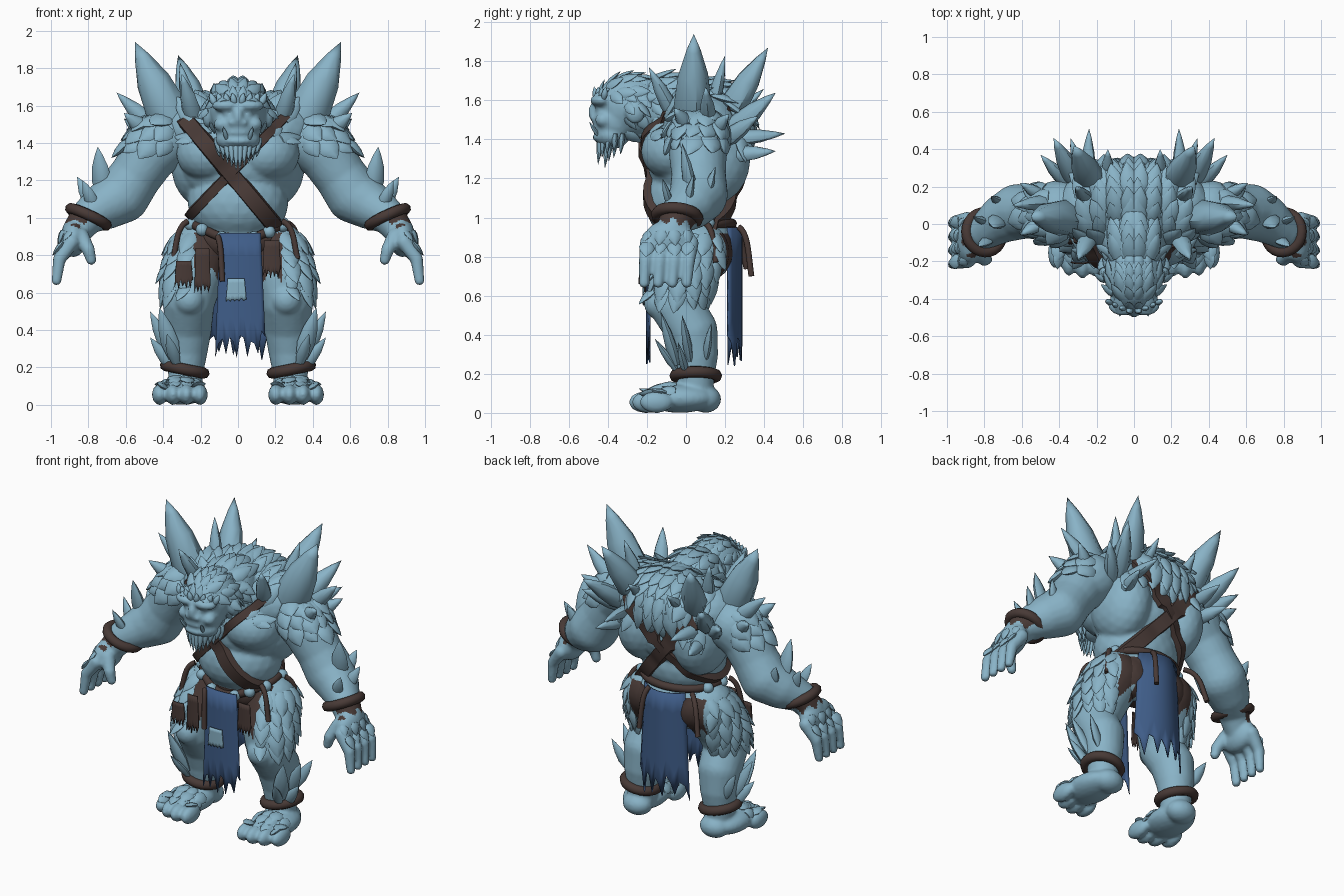
import bpy, bmesh, math, random
from mathutils import Vector as V, Matrix
from mathutils.bvhtree import BVHTree

random.seed(4)
if "Cube" in bpy.data.objects:
    bpy.data.objects.remove(bpy.data.objects["Cube"])

def material(name, rgb):
    m = bpy.data.materials.new(name)
    m.use_nodes = True
    m.diffuse_color = (*rgb, 1)
    m.node_tree.nodes["Principled BSDF"].inputs["Base Color"].default_value = (*rgb, 1)
    return m

ICE = material("ice blue hide", (0.25, 0.45, 0.57))
LEATHER = material("brown leather", (0.065, 0.042, 0.037))
CLOTH = material("dark blue cloth", (0.05, 0.11, 0.25))

def finish(name, bm, mat=ICE, mirror=True):
    bmesh.ops.recalc_face_normals(bm, faces=bm.faces)
    me = bpy.data.meshes.new(name)
    bm.to_mesh(me)
    me.shade_smooth()
    me.set_sharp_from_angle(angle=math.radians(50))
    me.materials.append(mat)
    ob = bpy.data.objects.new(name, me)
    bpy.context.collection.objects.link(ob)
    if mirror:
        ob.modifiers.new("Mirror", "MIRROR").use_mirror_merge = False
    return ob

def lump(bm, x, y, z, rx, ry=None, rz=None):
    size = Matrix.Diagonal((rx, ry or rx, rz or rx, 1))
    bmesh.ops.create_icosphere(bm, subdivisions=3, radius=1, matrix=Matrix.Translation((x, y, z)) @ size)

def fuse(name, lumps, *chains):
    """Weld mirrored lumps and tapering chains into one skin; return object and search tree."""
    bm = bmesh.new()
    for pts in chains:
        for a, b in zip(pts, pts[1:]):
            lumps = lumps + [[p + (q - p) * i / 6 for p, q in zip(a, b)] for i in range(7)]
    for l in lumps:
        lump(bm, *l)
    ob = finish(name, bm)
    r = ob.modifiers.new("Remesh", "REMESH")
    r.mode, r.voxel_size = "VOXEL", 0.011
    s = ob.modifiers.new("Smooth", "SMOOTH")
    s.factor, s.iterations = 0.5, 3
    ob.data = me = bpy.data.meshes.new_from_object(ob.evaluated_get(bpy.context.evaluated_depsgraph_get()))
    ob.modifiers.clear()
    me.materials.clear()
    for m in (ICE, LEATHER):
        me.materials.append(m)
    me.shade_smooth()
    return ob, BVHTree.FromPolygons([v.co for v in me.vertices], [p.vertices for p in me.polygons])

def spike(bm, base, tip, w, flat=0.85, up=(0.3, -1, 0.2)):
    base, axis = V(base), V(tip) - V(base)
    side = axis.cross(V(up)).normalized()
    thin = side.cross(axis).normalized() * flat
    around = [side * math.cos(i * math.pi / 4) + thin * math.sin(i * math.pi / 4) for i in range(8)]
    rings = [[bm.verts.new(base + axis * t + d * w * k) for d in around] for t, k in ((0, .65), (.3, 1), (.6, .8), (.84, .38))]
    end = bm.verts.new(tip)
    bm.faces.new(rings[0])
    for i in range(8):
        for a, b in zip(rings, rings[1:]):
            bm.faces.new((a[i - 1], a[i], b[i], b[i - 1]))
        bm.faces.new((rings[-1][i - 1], rings[-1][i], end))

def scale(bm, trees, origin, ray, flow, length, w, lift=0.3):
    """Lay one pointed scale where a ray meets the skin."""
    hits = [h for h in (t.ray_cast(V(origin), V(ray)) for t in trees) if h[0]]
    if hits:
        p, n, _, _ = min(hits, key=lambda h: h[3])
        flow = V(flow) + V([random.uniform(-.2, .2) for _ in range(3)])
        d = ((flow - n * flow.dot(n)).normalized() + n * lift).normalized() * length
        k = random.uniform(.8, 1.2)
        spike(bm, p - d * .3, p + d * .7 * k, w * k, .4, n)

def tube(name, pts, radius, cyclic=False):
    cu = bpy.data.curves.new(name, "CURVE")
    cu.dimensions, cu.bevel_depth, cu.bevel_resolution, cu.use_fill_caps = "3D", radius, 2, True
    sp = cu.splines.new("POLY" if cyclic else "NURBS")
    sp.points.add(len(pts) - 1)
    for q, p in zip(sp.points, pts):
        q.co = (*p, 1)
    sp.use_cyclic_u, sp.use_endpoint_u, sp.use_smooth = cyclic, True, True
    cu.materials.append(LEATHER)
    bpy.context.collection.objects.link(bpy.data.objects.new(name, cu))

# Torso: chest, pecs, belly, hips, flanks, upper back, glutes, neck
torso, torso_tree = fuse("torso", [
    (0, .05, 1.3, .33, .25, .26), (.15, -.06, 1.34, .18, .17, .15), (0, .02, 1.08, .27, .23, .22),
    (0, .06, .88, .27, .2, .15), (.2, .12, 1.3, .16, .21, .24), (0, .12, 1.48, .31, .23, .22),
    (.2, .08, 1.47, .22, .2, .18), (.13, .12, .82, .14, .12, .14), (0, -.1, 1.56, .17, .2, .17)])
# Head: skull, brow, face, nose, nostril, jaw, cheek, lips, eye, ear
head, head_tree = fuse("head", [
    (0, -.28, 1.57, .155, .19, .17), (.06, -.43, 1.6, .08, .06, .035), (0, -.36, 1.5, .13, .12, .13),
    (0, -.465, 1.54, .03, .035, .055), (.03, -.465, 1.51, .025, .025, .022), (0, -.38, 1.42, .12, .09, .07),
    (.085, -.42, 1.5, .045, .045, .04), (0, -.445, 1.455, .07, .035, .016), (0, -.45, 1.41, .07, .03, .018),
    (.06, -.445, 1.555, .02, .02, .015), (.16, -.26, 1.54, .03, .05, .06)])
# Arms with heavy forearms, palms, spread fingers and thumbs
fingers = [[(.89, y, .87, .042), (.955, y - .012, .78, .035), (.97, y - .02, .665, .027)] for y in (-.195, -.122, -.049, .024)]
arms, arm_tree = fuse("arms", [(.88, -.085, .89, .07, .13, .1)],
    [(.4, .07, 1.41, .165), (.47, .06, 1.34, .15), (.55, .065, 1.22, .14), (.62, .065, 1.12, .15),
     (.7, .03, 1.07, .13), (.8, -.04, 1.01, .095), (.86, -.07, .93, .08)],
    [(.84, -.15, .9, .045), (.8, -.19, .83, .035), (.785, -.19, .775, .028)], *fingers)
# Legs with knees, feet, heels and toes
toes = [(.203 + i * .072, -.2 + .012 * i * i - .02 * i, .055, .041, .085, .056) for i in range(4)]
legs, leg_tree = fuse("legs", toes + [
    (.26, -.13, .56, .085), (.305, -.03, .075, .125, .18, .075), (.28, .1, .07, .095, .08, .07)],
    [(.2, .06, .82, .165), (.24, -.02, .68, .16), (.26, -.05, .55, .135), (.27, .03, .42, .132),
     (.275, .05, .3, .115), (.28, .05, .18, .095), (.28, .05, .1, .09)])

# Leather breeches with a ragged hem, and leather cuffs behind the hands
for ob in (torso, legs):
    for p in ob.data.polygons:
        c = p.center
        p.material_index = int(abs(c.x) < (.27 if c.y > .08 else .24) and .69 + .04 * math.sin(60 * c.x + 20 * c.y) < c.z < .92)
for p in arms.data.polygons:
    c = V((abs(p.center.x), p.center.y, p.center.z)) - V((.805, -.05, 1.005))
    p.material_index = int(0 < c.dot(V((.42, -.1, -.9))) < .07 + .02 * math.sin(90 * c.y) and c.x + c.z > -.02)

# Great spikes of the shoulders and back, then forearm and calf spikes
great = (((.31, .03, 1.42), (.55, .04, 1.94), .115), ((.2, .17, 1.45), (.32, .42, 1.87), .09),
         ((.24, .12, 1.5), (.31, .2, 1.83), .045), ((.28, .18, 1.4), (.43, .46, 1.64), .065),
         ((.25, .18, 1.4), (.24, .51, 1.43), .045), ((.32, .18, 1.38), (.5, .37, 1.52), .05),
         ((.42, .12, 1.45), (.65, .1, 1.67), .05), ((.46, .03, 1.44), (.61, -.06, 1.56), .05),
         ((.46, .13, 1.42), (.61, .22, 1.53), .045), ((.23, -.05, 1.5), (.3, -.19, 1.77), .05),
         ((.26, .2, 1.32), (.34, .46, 1.34), .045), ((.14, .2, 1.48), (.14, .4, 1.66), .04))
small = (((.72, .03, 1.12), (.75, -.02, 1.38), .055), ((.77, 0, 1.05), (.86, .04, 1.22), .04),
         ((.77, -.08, 1.06), (.83, -.12, 1.2), .035), ((.7, .1, 1.1), (.76, .15, 1.26), .04),
         ((.36, .02, .27), (.47, -.02, .5), .04), ((.34, -.05, .25), (.42, -.13, .52), .05),
         ((.35, .1, .28), (.45, .13, .46), .035), ((.35, 0, .2), (.47, -.04, .36), .035),
         ((.33, -.05, .22), (.38, -.16, .38), .035))
for name, group, flat in (("shoulder_spikes", great, .85), ("limb_spikes", small, .6)):
    bm = bmesh.new()
    for base, tip, w in group:
        spike(bm, base, tip, w, flat)
    finish(name, bm)

# Mane of scales over the skull, nape and back
bm = bmesh.new()
for r in range(13):
    y = -.44 + r * .06
    size, gap = (.1, .055) if y < -.15 else (.16, .08)
    for c in range(3 if y < -.15 else 4):
        scale(bm, (torso_tree, head_tree), (.025 + c * gap, y, 2.2), (0, 0, -1), (.15 * c, 1, 0), size, size * .3, .2)
for z in (1.42, 1.49, 1.56, 1.62):
    for y in (-.36, -.29, -.22, -.15)[0 if z > 1.6 else 1:]:
        scale(bm, (head_tree, torso_tree), (.6, y, z), (-1, 0, 0), (0, .6, -.8), .1, .032)
for z in (1.54, 1.46, 1.39):
    for c in range(4):
        scale(bm, (torso_tree,), (.035 + c * .08, .9, z), (0, -1, 0), (.1, 0, -1), .15, .045, .1)
finish("mane_scales", bm)

# Beard, brows and tusks
bm = bmesh.new()
for i in range(10):
    x, y = .012 + i % 5 * .026, -.44 + (i % 5) ** 2 * .005 + i // 5 * .035
    spike(bm, (x, y, 1.43), (x * .85, y - .01, 1.27 - .02 * (i // 5) + i % 5 * .018), .018)
for i in range(4):
    spike(bm, (.02 + i * .035, -.46 + i * .013, 1.61), (.03 + i * .04, -.47 + i * .02, 1.67), .02)
spike(bm, (.06, -.45, 1.42), (.08, -.495, 1.49), .013)
finish("beard_and_tusks", bm)

# Stone scales on shoulders, hands, feet and thighs
bm = bmesh.new()
for el in (.05, .5, .95):
    for az in range(-105, 70, 32):
        d = Matrix.Rotation(math.radians(az), 3, "Z") @ V((math.cos(el), 0, math.sin(el)))
        scale(bm, (arm_tree,), V((.43, .06, 1.38)) + d * .6, -d, (.6, -.2, -.6), .12, .055)
for i in range(4):
    for z in (.91, .85):
        scale(bm, (arm_tree,), (1.5, -.2 + i * .07, z), (-1, 0, 0), (.2, 0, -1), .08, .034, .15)
    for y in (-.08, -.13, -.18):
        scale(bm, (leg_tree,), (.21 + i * .064, y, .22), (0, 0, -1), (0, -1, 0), .09, .038, .1)
for z in (.88, .81, .74, .67, .61):
    for az in range(-75, 70, 28):
        d = Matrix.Rotation(math.radians(az), 3, "Z") @ V((1, 0, 0))
        scale(bm, (leg_tree,), V((.24, .01, z)) + d * .5, -d, (0, 0, -1), .14, .045, .25)
finish("stone_scales", bm)

# Crossed chest straps wrapped round the torso, torn wide where they end under the mane
for name, centre, d, w in (("wide_chest_strap", V((0, .06, 1.19)), V((-.64, 0, .76)), .05),
                           ("narrow_chest_strap", V((0, .06, 1.28)), V((.69, 0, .72)), .03)):
    bm, rings = bmesh.new(), []
    for i in range(56):
        q = d * math.cos(math.pi * i / 28) + V((0, math.sin(math.pi * i / 28), 0))
        hit = torso_tree.ray_cast(centre + q, -q)
        p = centre + q * min(1 - hit[3], .46)
        side = d.cross(V((0, 1, 0))) * w * (random.uniform(1.3, 2) if p.y > .15 and p.z > 1.28 else 1)
        rings.append([bm.verts.new(p + q * h + side * s) for s, h in ((-1, -.02), (-.8, .022), (.8, .022), (1, -.02))])
    for a, b in zip(rings, rings[1:] + rings[:1]):
        if a[1].co.z < 1.57:
            for k in range(4):
                bm.faces.new((a[k - 1], a[k], b[k], b[k - 1]))
    finish(name, bm, LEATHER, False)

# Belt with beads and hanging thongs
belt, beads = [], bmesh.new()
for i in range(48):
    d = V((math.cos(math.pi * i / 24), math.sin(math.pi * i / 24), 0))
    hit = torso_tree.ray_cast(V((0, .05, .97 - .09 * max(0, -d.y) ** 2)) + d, -d)
    belt.append(hit[0] + d * .012)
    if i in (2, 22, 26, 29, 33, 39, 42, 45):
        lump(beads, *(belt[-1] + d * .015), .034)
tube("belt", belt, .025, True)
finish("belt_beads", beads, ICE, False)
for x, y, z, dx, dy, fall in ((-.27, -.06, .98, -.06, -.03, .22), (-.11, -.19, .9, .02, -.03, .24), (.24, -.1, .98, .06, -.03, .2),
                              (.27, .1, .97, .05, .04, .2), (.08, .27, .95, .02, .05, .25), (-.2, .22, .96, -.08, .07, .22)):
    tube("belt_thong", [(x + dx * k, y + dy * k, z - fall * t) for k, t in ((0, 0), (1, .12), (1, .6), (1.3, 1))], .016)

# Wrist and ankle bands
for s, side in ((1, "left"), (-1, "right")):
    for part, c, ax in (("wrist", (.8, -.045, 1.005), (.42, -.1, -.9)), ("ankle", (.285, .05, .19), (-.2, 0, 1))):
        turn = V(ax).to_track_quat("Z", "Y")
        ring = [V(c) + turn @ V((math.cos(t * math.pi / 12), math.sin(t * math.pi / 12), 0)) * .105 for t in range(24)]
        tube(side + "_" + part + "_band", [(p.x * s, p.y, p.z) for p in ring], .03, True)

# Ragged loincloth panels, the sewn patch and the thigh flaps
for name, at, drop, half, bend, jag, mat in (
        ("front_loincloth", (.012, -.205, .92), .69, .122, 1, .19, CLOTH), ("back_loincloth", (0, .288, .95), .71, .165, -2.6, .17, CLOTH),
        ("cloth_patch", (-.01, -.222, .675), .125, .05, 1, .02, ICE), ("right_thigh_flap", (-.19, -.205, .84), .25, .04, 3, .06, LEATHER),
        ("left_thigh_flap", (.18, -.2, .88), .21, .045, 3, .06, LEATHER), ("outer_thigh_flap", (-.29, -.215, .77), .15, .045, 3, .05, LEATHER)):
    bm = bmesh.new()
    hem = [drop - jag * (random.uniform(.5, 1) if i % 3 else random.uniform(0, .3)) for i in range(15)]
    grid = [[bm.verts.new(((i / 7 - 1) * half * (.9 + .04 * j), bend * ((i / 7 - 1) * half) ** 2, -low * j / 5)) for j in range(6)]
            for i, low in enumerate(hem)]
    for a, b in zip(grid, grid[1:]):
        for j in range(5):
            bm.faces.new((a[j], b[j], b[j + 1], a[j + 1]))
    ob = finish(name, bm, mat, False)
    ob.location = at
    ob.modifiers.new("Solidify", "SOLIDIFY").thickness = .008
